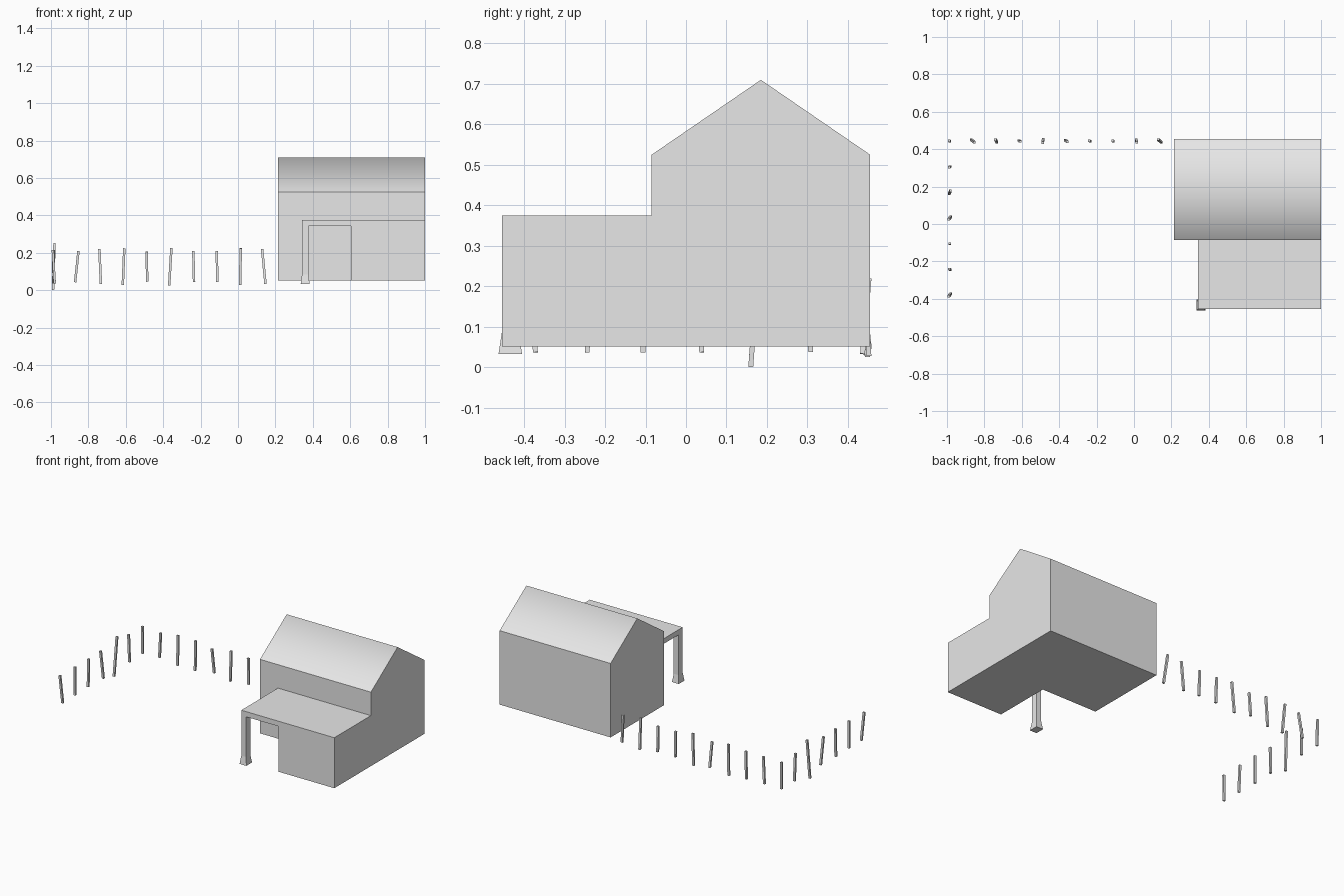
import bpy
import bmesh
from mathutils import Vector

cube = bpy.data.objects.get("Cube")
if cube:
    bpy.data.objects.remove(cube, do_unlink=True)

# One plain grey for everything
grey = bpy.data.materials.new("light grey")
grey.use_nodes = True
grey.diffuse_color = (0.8, 0.8, 0.8, 1)
grey.node_tree.nodes["Principled BSDF"].inputs["Base Color"].default_value = grey.diffuse_color


def finish(name, bm):
    """Turn a bmesh into a named, coloured object."""
    bmesh.ops.recalc_face_normals(bm, faces=bm.faces[:])
    mesh = bpy.data.meshes.new(name)
    bm.to_mesh(mesh)
    bm.free()
    mesh.materials.append(grey)
    obj = bpy.data.objects.new(name, mesh)
    bpy.context.collection.objects.link(obj)
    return obj


def prism(profile, start, end, place):
    """Extrude a 2D profile from start to end; place(u, v, w) gives the 3D point."""
    bm = bmesh.new()
    face = bm.faces.new([bm.verts.new(place(u, v, start)) for u, v in profile])
    extruded = bmesh.ops.extrude_face_region(bm, geom=[face])["geom"]
    shift = Vector(place(0, 0, end)) - Vector(place(0, 0, start))
    moved = [g for g in extruded if isinstance(g, bmesh.types.BMVert)]
    bmesh.ops.translate(bm, verts=moved, vec=shift)
    bmesh.ops.recalc_face_normals(bm, faces=bm.faces[:])
    return bm


FLOOR, EAVE, RIDGE = 0.052, 0.525, 0.71
FRONT, PORCH, BACK, MID = -0.085, -0.455, 0.455, 0.185

# Main house: gabled profile along x, shading blended over the ridge only
house = prism([(FRONT, FLOOR), (BACK, FLOOR), (BACK, EAVE), (MID, RIDGE), (FRONT, EAVE)],
              0.215, 1.0, lambda u, v, w: (w, u, v))
for face in house.faces:
    face.smooth = face.normal.z > 0.3
for edge in house.edges:
    edge.smooth = all(v.co.z > RIDGE - 0.01 for v in edge.verts)
finish("house_body", house)

# Front annex with its flat roof running on as a porch canopy
annex = prism([(0.342, 0.375), (1.0, 0.375), (1.0, FLOOR), (0.605, FLOOR),
               (0.605, 0.342), (0.342, 0.342)],
              PORCH, FRONT, lambda u, v, w: (u, w, v))
finish("annex_and_porch_roof", annex)

# Porch post with a flared foot: square rings joined upward
post = bmesh.new()
rings = []
for z, half_x, half_y in ((0.033, 0.024, 0.029), (0.085, 0.017, 0.021), (0.345, 0.017, 0.021)):
    rings.append([post.verts.new((0.359 + sx * half_x, -0.434 + sy * half_y, z))
                  for sx, sy in ((-1, -1), (1, -1), (1, 1), (-1, 1))])
for low, high in zip(rings, rings[1:]):
    for i in range(4):
        j = (i + 1) % 4
        post.faces.new((low[i], low[j], high[j], high[i]))
post.faces.new(rings[0])
post.faces.new(rings[-1])
finish("porch_post", post)


def stake(name, x, y, lean_x, lean_y, half):
    """A thin square stake leaning by the given offsets at its top."""
    axis = Vector((lean_x, lean_y, half))
    bm = bmesh.new()
    bmesh.ops.create_cube(bm, size=1)
    bmesh.ops.scale(bm, verts=bm.verts, vec=(0.013, 0.012, 2 * axis.length))
    turn = Vector((0, 0, 1)).rotation_difference(axis).to_matrix()
    bmesh.ops.rotate(bm, verts=bm.verts, matrix=turn)
    bmesh.ops.translate(bm, verts=bm.verts, vec=(x, y, 0.126))
    finish(name, bm)


# Fence stakes: lean in x and y in thousandths, half height in hundredths
back_row = [(-1, 1, 8.6), (9, -7, 8.3), (-4, 7, 9.3), (4, -3, 9.8), (-2, -9, 8),
            (6, -4, 10), (-2, 1, 8.3), (-2, 1, 8.3), (2, -8, 9.8), (-9, 8, 9.3)]
side_row = [(-2, -2, 8.8), (4, 9, 12.5), (-5, -7, 8.9), (1, 1, 8.9),
            (-2, 2, 8.9), (-5, -7, 8.9)]
for i, (lx, ly, half) in enumerate(back_row):
    stake(f"back_fence_stake_{i + 1}", -0.987 + 0.125 * i, 0.444, lx / 1000, ly / 1000, half / 100)
for i, (lx, ly, half) in enumerate(side_row):
    stake(f"side_fence_stake_{i + 1}", -0.985, 0.306 - 0.137 * i, lx / 1000, ly / 1000, half / 100)
